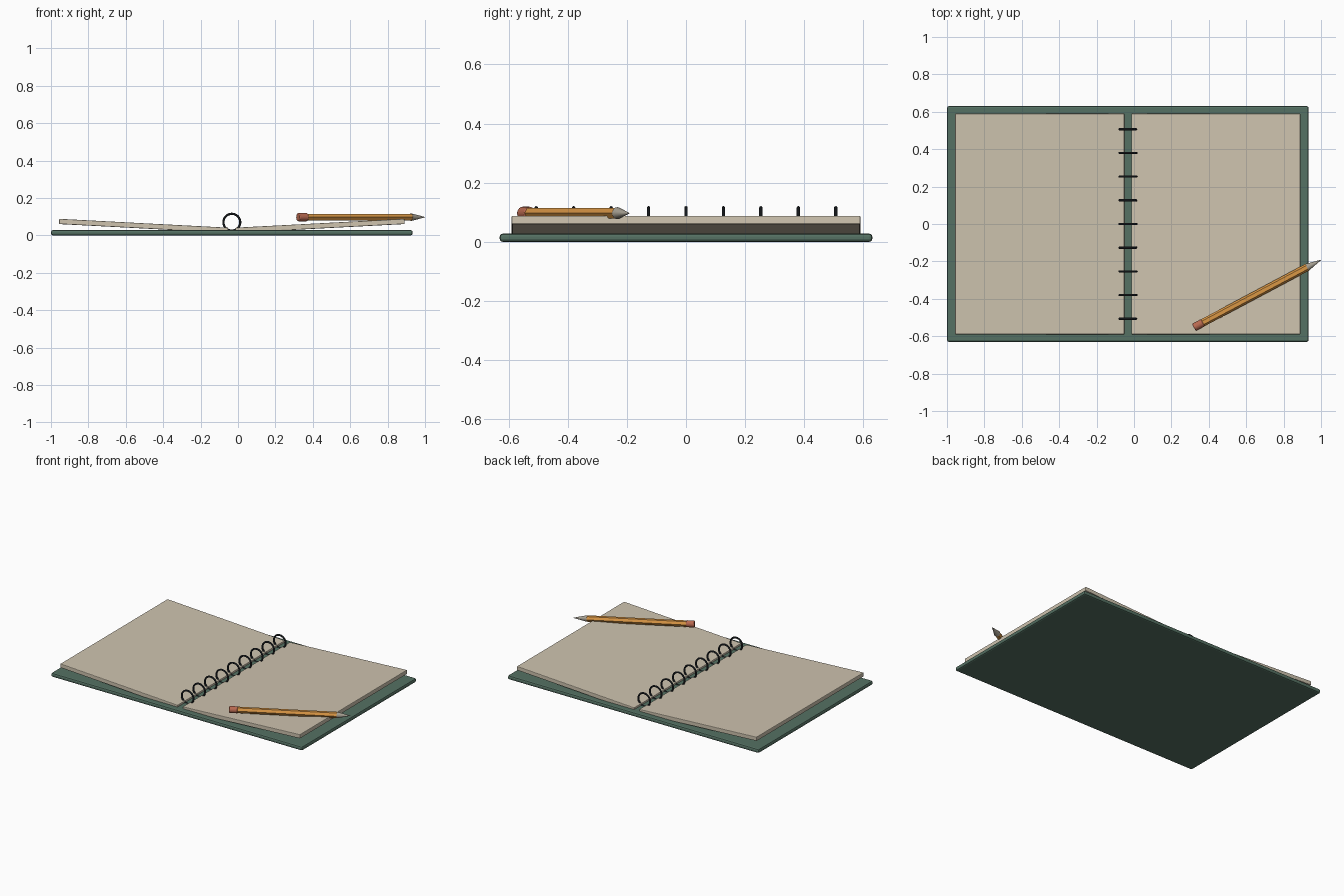
import bpy, math
from mathutils import Matrix, Vector

if "Cube" in bpy.data.objects:
    bpy.data.objects.remove(bpy.data.objects["Cube"])

SPINE_X = -0.033


def material(name, rgb):
    m = bpy.data.materials.new(name)
    m.diffuse_color = (*rgb, 1)
    m.use_nodes = True
    m.node_tree.nodes["Principled BSDF"].inputs["Base Color"].default_value = m.diffuse_color
    return m


GREEN = material("cover_green", (0.09, 0.165, 0.125))
PAPER = material("paper", (0.62, 0.55, 0.43))
DARK = material("ring_metal", (0.02, 0.025, 0.03))
ORANGE = material("pencil_paint", (0.70, 0.31, 0.06))
PINK = material("eraser_pink", (0.48, 0.14, 0.08))
GREY = material("tip_grey", (0.38, 0.35, 0.29))


def finish(name, mat, bevel=0, segments=2):
    o = bpy.context.object
    o.name = name
    o.data.materials.append(mat)
    if bevel:
        b = o.modifiers.new("bevel", "BEVEL")
        b.width, b.segments = bevel, segments
    return o


def box(name, size, loc, mat, bevel, tilt=0):
    bpy.ops.mesh.primitive_cube_add(size=1)
    o = bpy.context.object
    o.data.transform(Matrix.Diagonal((*size, 1)))
    o.location = loc
    o.rotation_euler = (0, tilt, 0)
    return finish(name, mat, bevel)


# cover lying open
box("cover", (1.934, 1.26, 0.028), (SPINE_X, 0, 0.014), GREEN, 0.01)

# two page blocks rising away from the spine
for name, s in (("left_pages", -1), ("right_pages", 1)):
    box(name, (0.905, 1.18, 0.028), (SPINE_X + s * 0.4715, 0, 0.0505),
        PAPER, 0.004, -s * math.radians(3))

# binder rings along the spine
for i in range(9):
    bpy.ops.mesh.primitive_torus_add(
        major_radius=0.045, minor_radius=0.006, major_segments=32, minor_segments=10,
        location=(SPINE_X, (i - 4) * 0.1267, 0.07), rotation=(math.pi / 2, 0, 0))
    finish(f"ring_{i + 1}", DARK)
    bpy.ops.object.shade_smooth_by_angle()

# pencil laid across the right page
tip = Vector((1.0, -0.192, 0.097))
axis = Vector((math.cos(math.radians(28)), math.sin(math.radians(28)), 0))
turn = axis.to_track_quat('Z', 'Y').to_euler()


def pencil_part(name, start, end, r1, r2, sides, mat, bevel=0):
    bpy.ops.mesh.primitive_cone_add(
        vertices=sides, radius1=r1, radius2=r2, depth=end - start,
        location=tip - axis * (0.77 - (start + end) / 2), rotation=turn)
    o = finish(name, mat, bevel)
    # sides are turned so the hexagon lies on a flat
    if sides == 6:
        o.data.transform(Matrix.Rotation(math.pi / 6, 4, 'Z'))
    else:
        bpy.ops.object.shade_smooth_by_angle()


pencil_part("pencil_body", 0.05, 0.687, 0.0205, 0.0205, 6, ORANGE)
pencil_part("pencil_eraser", 0, 0.055, 0.022, 0.022, 20, PINK, 0.004)
pencil_part("pencil_tip", 0.685, 0.77, 0.0205, 0.001, 20, GREY)
